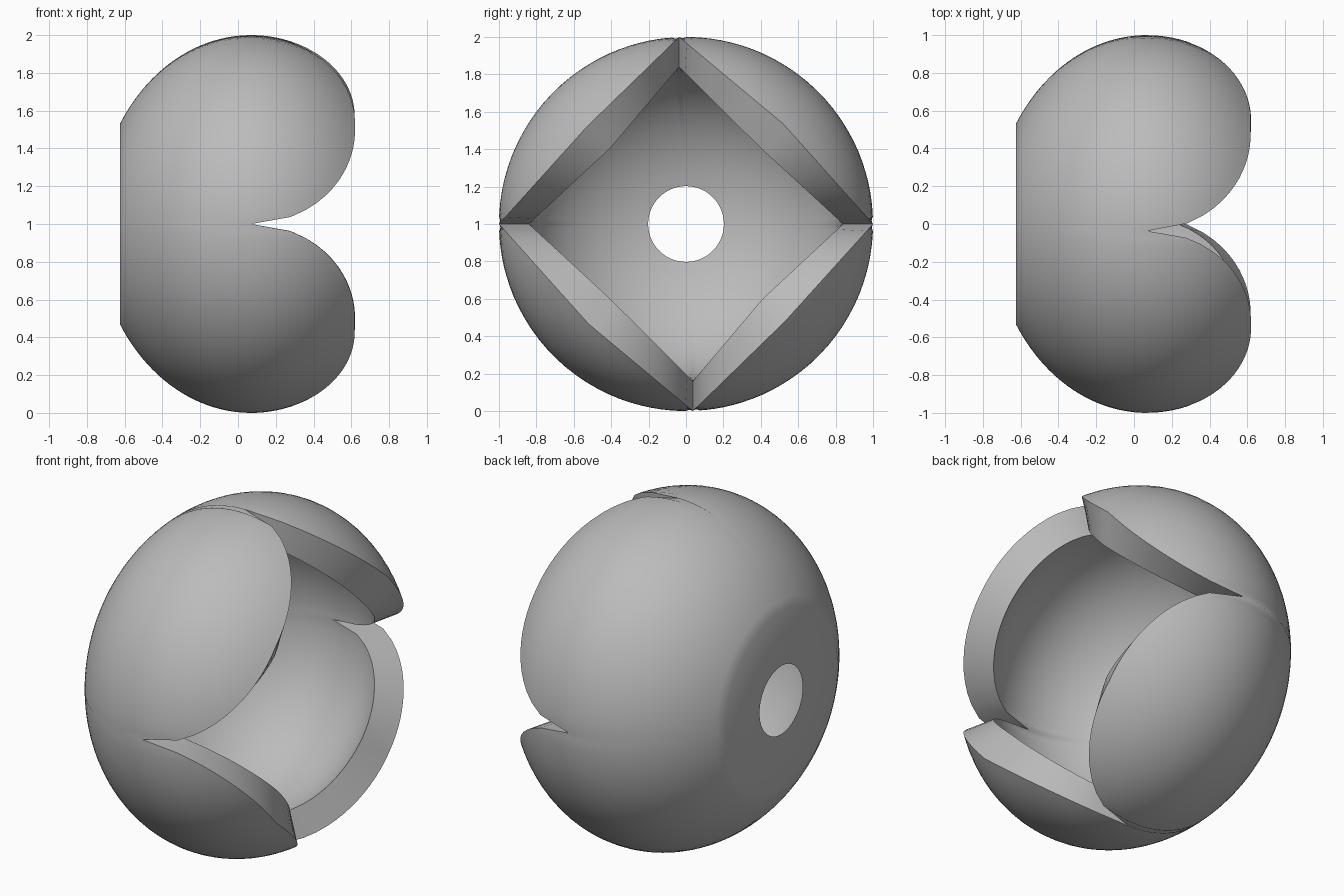
import bpy, bmesh, math
from mathutils import Vector

cube = bpy.data.objects.get("Cube")
if cube:
    bpy.data.objects.remove(cube, do_unlink=True)

BACK = -0.625   # x of the flat back
STEPS = 14      # columns per half petal
ROWS = 28       # rings from back to rim

# Rim outlines seen along x: valley, petal tip, valley, petal tip ...
OUTER_RIM = [(1, 0), (.52, .535), (-.037, 1), (-.53, .52),
             (-1, 0), (-.52, -.535), (.037, -1), (.53, -.52)]
INNER_RIM = [(.84, 0), (.4, .405), (-.037, .84), (-.41, .4),
             (-.84, 0), (-.4, -.405), (.037, -.84), (.41, -.4)]


def outline(points):
    """Subdivide the closed rim outline evenly."""
    pts = [Vector(p) for p in points]
    return [a.lerp(b, i / STEPS) for a, b in zip(pts, pts[1:] + pts[:1])
            for i in range(STEPS)]


def meridian(rim, centre, length, radius):
    """Points along an ellipsoid from the flat back to a rim point."""
    start = math.acos((centre - BACK) / length)
    end = math.pi - math.asin(min(1, rim.length / radius))
    d = rim.normalized()
    path = []
    for i in range(ROWS + 1):
        t = start + (end - start) * i / ROWS
        r = radius * math.sin(t)
        path.append((centre - length * math.cos(t), d.x * r, 1 + d.y * r))
    return path


# Closed loop per column: outer skin, rim wall, inner skin, flat back
bm = bmesh.new()
columns = []
for o, i in zip(outline(OUTER_RIM), outline(INNER_RIM)):
    loop = meridian(o, .07, .82, 1) + meridian(i, .035, .68, .84)[::-1]
    columns.append([bm.verts.new(p) for p in loop])
for a, b in zip(columns, columns[1:] + columns[:1]):
    n = len(a)
    for k in range(n):
        m = (k + 1) % n
        bm.faces.new((a[k], a[m], b[m], b[k]))
bmesh.ops.recalc_face_normals(bm, faces=bm.faces)

mesh = bpy.data.meshes.new("petal_shell")
bm.to_mesh(mesh)
bm.free()
shell = bpy.data.objects.new("petal_shell", mesh)
bpy.context.collection.objects.link(shell)

# Plain grey
GREY = (.5, .5, .5, 1)
mat = bpy.data.materials.new("grey")
mat.use_nodes = True
mat.diffuse_color = GREY
mat.node_tree.nodes["Principled BSDF"].inputs["Base Color"].default_value = GREY
mesh.materials.append(mat)

bpy.ops.object.select_all(action='DESELECT')
shell.select_set(True)
bpy.context.view_layer.objects.active = shell
bpy.ops.object.shade_smooth_by_angle(angle=math.radians(30))
